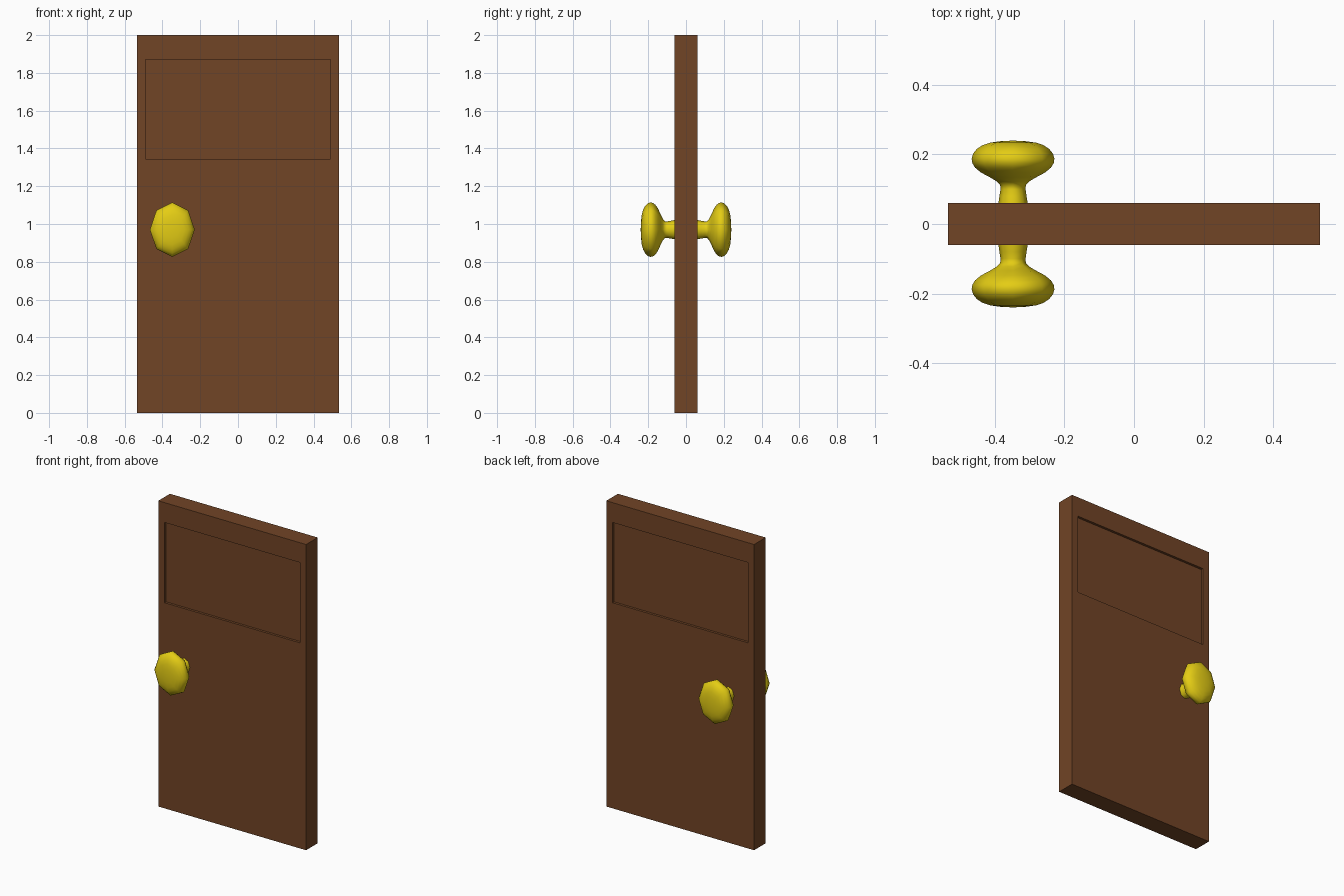
import bpy, bmesh, math
from mathutils import Vector

if "Cube" in bpy.data.objects:
    bpy.data.objects.remove(bpy.data.objects["Cube"])


def material(name, rgb):
    m = bpy.data.materials.new(name)
    m.diffuse_color = (*rgb, 1.0)
    m.use_nodes = True
    m.node_tree.nodes["Principled BSDF"].inputs["Base Color"].default_value = m.diffuse_color
    return m


def add_object(name, bm, mat):
    bmesh.ops.recalc_face_normals(bm, faces=bm.faces)
    mesh = bpy.data.meshes.new(name)
    bm.to_mesh(mesh)
    bm.free()
    mesh.materials.append(mat)
    ob = bpy.data.objects.new(name, mesh)
    bpy.context.collection.objects.link(ob)
    return ob


brown = material("brown wood", (0.165, 0.058, 0.019))
brass = material("yellow brass", (0.78, 0.61, 0.007))

# Door slab with a shallow recessed panel on both faces
X, Y, H = 0.535, 0.06, 2.0
PX, PZ0, PZ1, DEPTH = 0.49, 1.345, 1.87, 0.016
bm = bmesh.new()
bmesh.ops.create_cube(bm, size=1)
for v in bm.verts:
    v.co = Vector((v.co.x * 2 * X, v.co.y * 2 * Y, (v.co.z + 0.5) * H))
for co, no in (((0, 0, PZ0), (0, 0, 1)), ((0, 0, PZ1), (0, 0, 1)),
               ((-PX, 0, 0), (1, 0, 0)), ((PX, 0, 0), (1, 0, 0))):
    bmesh.ops.bisect_plane(bm, geom=bm.verts[:] + bm.edges[:] + bm.faces[:],
                           plane_co=co, plane_no=no)
panels = []
for f in bm.faces:
    c = f.calc_center_median()
    if abs(f.normal.y) > 0.9 and abs(c.x) < PX and PZ0 < c.z < PZ1:
        panels.append(f)
for f in panels:
    push = Vector((0, -math.copysign(DEPTH, f.normal.y), 0))
    inner = bmesh.ops.extrude_face_region(bm, geom=[f])["geom"]
    verts = [g for g in inner if isinstance(g, bmesh.types.BMVert)]
    bmesh.ops.translate(bm, vec=push, verts=verts)
bmesh.ops.delete(bm, geom=[f for f in panels if f.is_valid], context='FACES_ONLY')
add_object("door_slab", bm, brown)

# Knob profile: (distance from door centre, radius)
PROFILE = [(0.045, 0.043), (0.06, 0.042), (0.08, 0.039), (0.10, 0.036),
           (0.112, 0.037), (0.122, 0.046), (0.134, 0.066), (0.148, 0.092),
           (0.162, 0.109), (0.175, 0.117), (0.188, 0.119), (0.202, 0.115),
           (0.216, 0.104), (0.227, 0.087), (0.234, 0.066), (0.238, 0.038)]
KX, KZ, STRETCH, SIDES = -0.348, 0.97, 1.21, 8


def knob(name, side):
    bm = bmesh.new()
    rings = []
    for y, r in PROFILE:
        rings.append([bm.verts.new((KX + r * math.cos(a), side * y,
                                    KZ + STRETCH * r * math.sin(a)))
                      for a in (2 * math.pi * i / SIDES for i in range(SIDES))])
    for a, b in zip(rings, rings[1:]):
        for i in range(SIDES):
            j = (i + 1) % SIDES
            bm.faces.new((a[i], a[j], b[j], b[i]))
    tip = bm.verts.new((KX, side * 0.24, KZ))
    for i in range(SIDES):
        bm.faces.new((rings[-1][i], rings[-1][(i + 1) % SIDES], tip))
    bm.faces.new(rings[0])
    for f in bm.faces:
        f.smooth = True
    return add_object(name, bm, brass)


knob("front_knob", -1)
knob("back_knob", 1)
